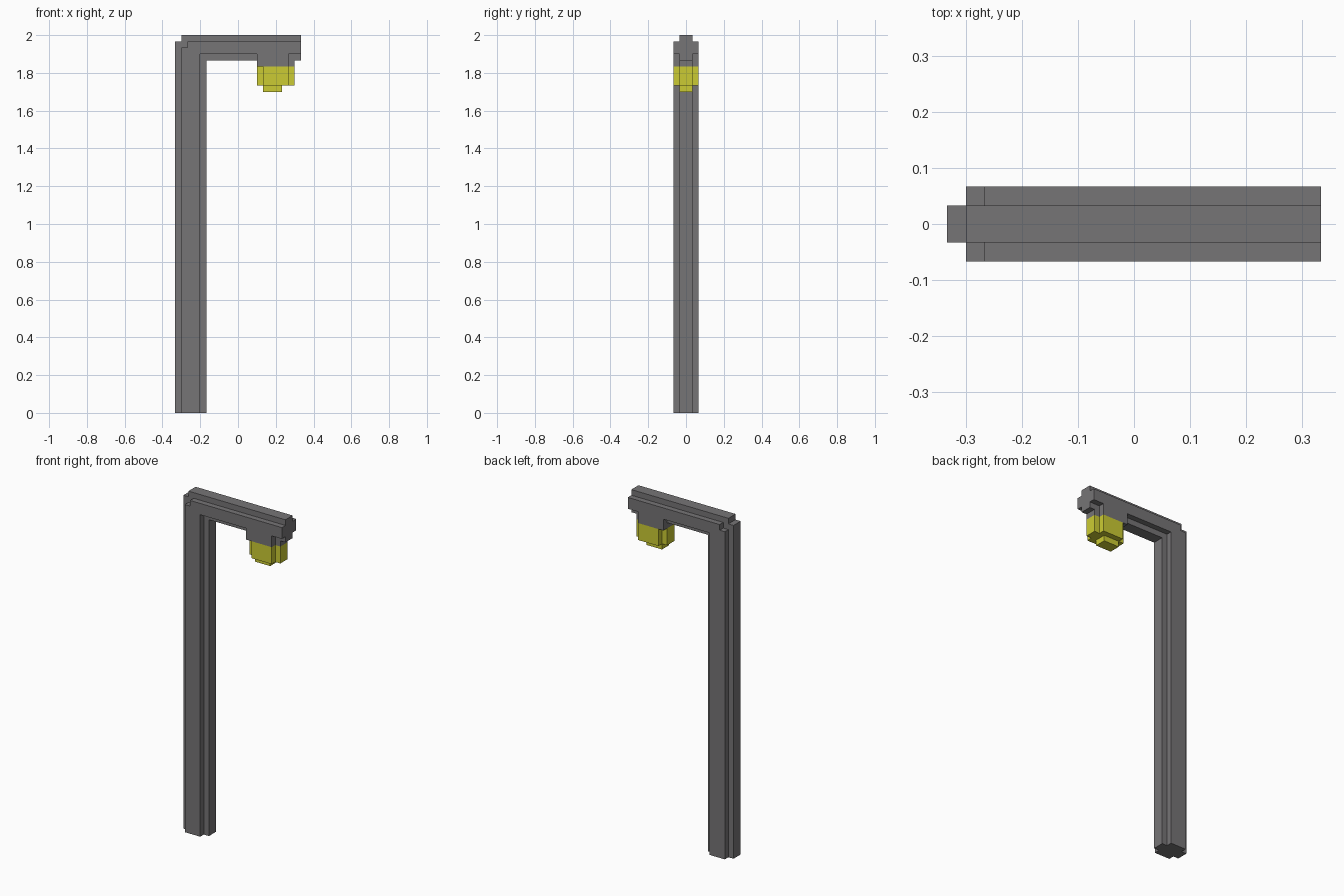
import bpy
import bmesh

if "Cube" in bpy.data.objects:
    bpy.data.objects.remove(bpy.data.objects["Cube"])

U = 2 / 60  # one block step


def material(name, color):
    m = bpy.data.materials.new(name)
    m.diffuse_color = (*color, 1)
    m.use_nodes = True
    m.node_tree.nodes["Principled BSDF"].inputs["Base Color"].default_value = m.diffuse_color
    return m


def slab(name, profile, half, mat):
    """Extrude an x-z outline (in block steps) symmetrically along y."""
    bm = bmesh.new()
    face = bm.faces.new([bm.verts.new((x * U, -half * U, z * U)) for x, z in profile])
    ext = bmesh.ops.extrude_face_region(bm, geom=[face])["geom"]
    moved = [g for g in ext if isinstance(g, bmesh.types.BMVert)]
    bmesh.ops.translate(bm, vec=(0, 2 * half * U, 0), verts=moved)
    bmesh.ops.recalc_face_normals(bm, faces=bm.faces)
    me = bpy.data.meshes.new(name)
    bm.to_mesh(me)
    bm.free()
    me.materials.append(mat)
    ob = bpy.data.objects.new(name, me)
    bpy.context.collection.objects.link(ob)
    return ob


def stepped_part(name, core, wide, mat):
    """Union of a thin core outline and a wider, smaller outline."""
    ob = slab(name, core, 1, mat)
    helper = slab(name + "_helper", wide, 2, mat)
    helper.hide_render = True
    mod = ob.modifiers.new("union", 'BOOLEAN')
    mod.operation = 'UNION'
    mod.solver = 'EXACT'
    mod.object = helper
    bpy.context.view_layer.objects.active = ob
    bpy.ops.object.modifier_apply(modifier=mod.name)
    bpy.data.objects.remove(helper)
    return ob


grey = material("dark grey metal", (0.182, 0.176, 0.182))
yellow = material("yellow light", (0.6, 0.6, 0.033))

# Post, arm and lamp housing
stepped_part(
    "lamp_post",
    [(-10, 0), (-5, 0), (-5, 56), (3, 56), (3, 55), (9, 55), (9, 56), (10, 56),
     (10, 60), (-9, 60), (-9, 59), (-10, 59)],
    [(-9, 0), (-6, 0), (-6, 57), (3, 57), (3, 55), (8, 55), (8, 57), (10, 57),
     (10, 59), (-8, 59), (-8, 58), (-9, 58)],
    grey)

# Glowing bulb with its lower nub
stepped_part(
    "lamp_bulb",
    [(3, 55), (3, 52), (4, 52), (4, 51), (7, 51), (7, 52), (9, 52), (9, 55)],
    [(4, 55), (4, 52), (8, 52), (8, 55)],
    yellow)
